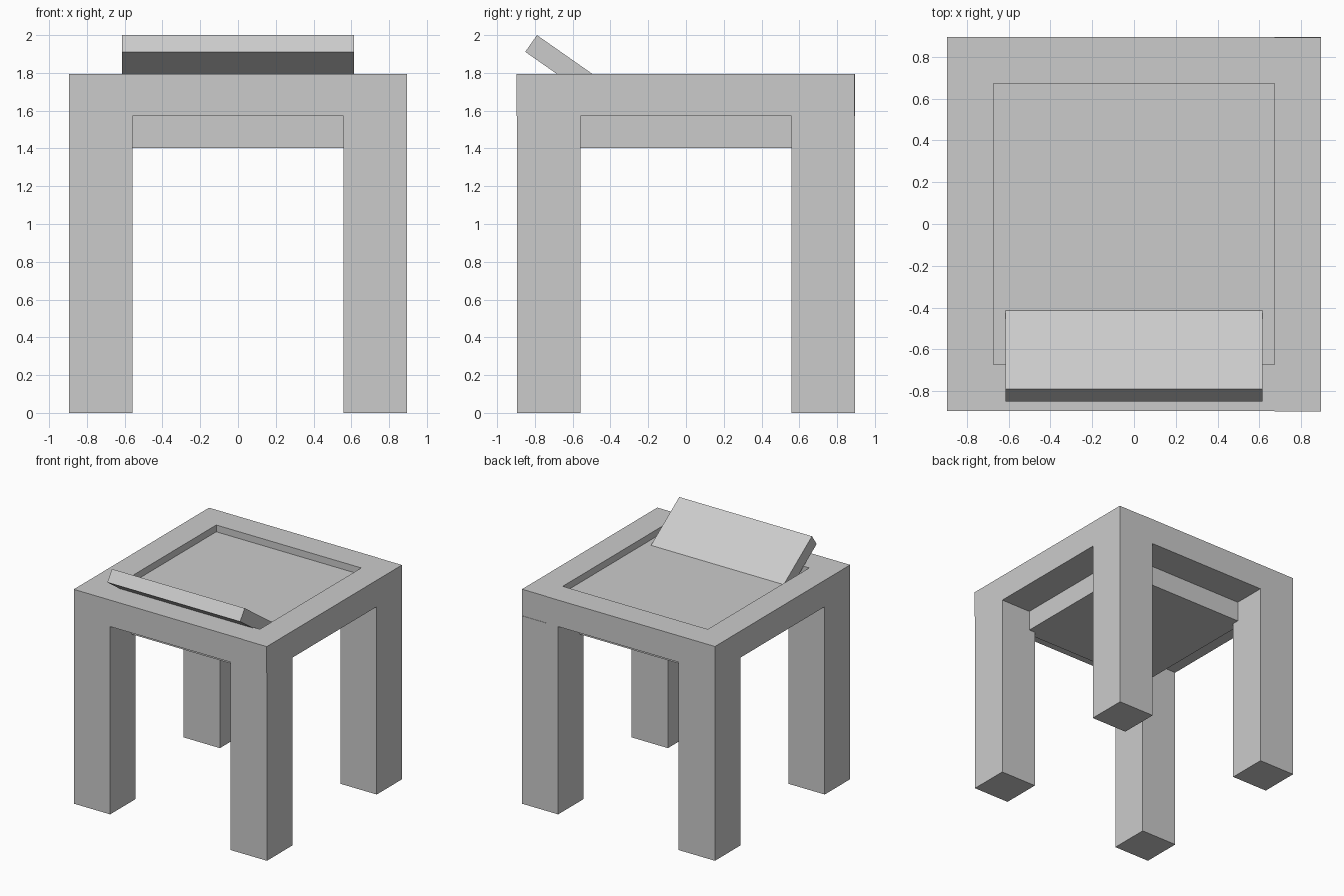
import bpy
from math import radians, sin, cos
from mathutils import Vector

cube = bpy.data.objects.get("Cube")
if cube:
    bpy.data.objects.remove(cube, do_unlink=True)

grey = bpy.data.materials.new("plain grey")
grey.use_nodes = True
color = (0.6, 0.6, 0.6, 1)
grey.diffuse_color = color
grey.node_tree.nodes["Principled BSDF"].inputs["Base Color"].default_value = color


def box(name, low, high):
    """Box between two corners, with its origin in the middle."""
    low, high = Vector(low), Vector(high)
    bpy.ops.mesh.primitive_cube_add(size=1, location=(low + high) / 2)
    obj = bpy.context.object
    obj.name = name
    obj.scale = high - low
    obj.data.materials.append(grey)
    return obj


OUT, IN = 0.895, 0.672        # frame outline and opening
LEG = 0.558                   # inner side of the legs
TOP, UNDER = 1.795, 1.573     # frame height range
FLOOR = 1.738                 # recessed seat surface

# Square legs
for x, side in ((1, "left"), (-1, "right")):
    for y, end in ((-1, "front"), (1, "back")):
        a, b = sorted((x * LEG, x * OUT)), sorted((y * LEG, y * OUT))
        box(f"{end}_{side}_leg", (a[0], b[0], 0), (a[1], b[1], UNDER))

# Frame bars; the left one sits slightly forward
SHIFT = 0.003
box("left_rail", (IN, -OUT - SHIFT, UNDER), (OUT, OUT - SHIFT, TOP))
box("right_rail", (-OUT, -OUT, UNDER), (-IN, OUT, TOP))
box("front_rail", (-IN, -OUT, UNDER), (IN, -IN, TOP))
box("back_rail", (-IN, IN, UNDER), (IN, OUT, TOP))

# Recessed seat and the block under it
box("seat_panel", (-IN, -IN, UNDER), (IN, IN, FLOOR))
box("under_block", (-0.615, -0.615, 1.403), (0.615, 0.615, UNDER))

# Tilted slab resting in the recess
tilt, length, thick = radians(35), 0.47, 0.108
slab = box("tilted_slab", (-0.615, -length / 2, -thick / 2), (0.615, length / 2, thick / 2))
slab.rotation_euler.x = -tilt
along = Vector((0, cos(tilt), -sin(tilt)))
normal = Vector((0, sin(tilt), cos(tilt)))
slab.location = Vector((0, -0.789, 2.0)) + along * length / 2 - normal * thick / 2
